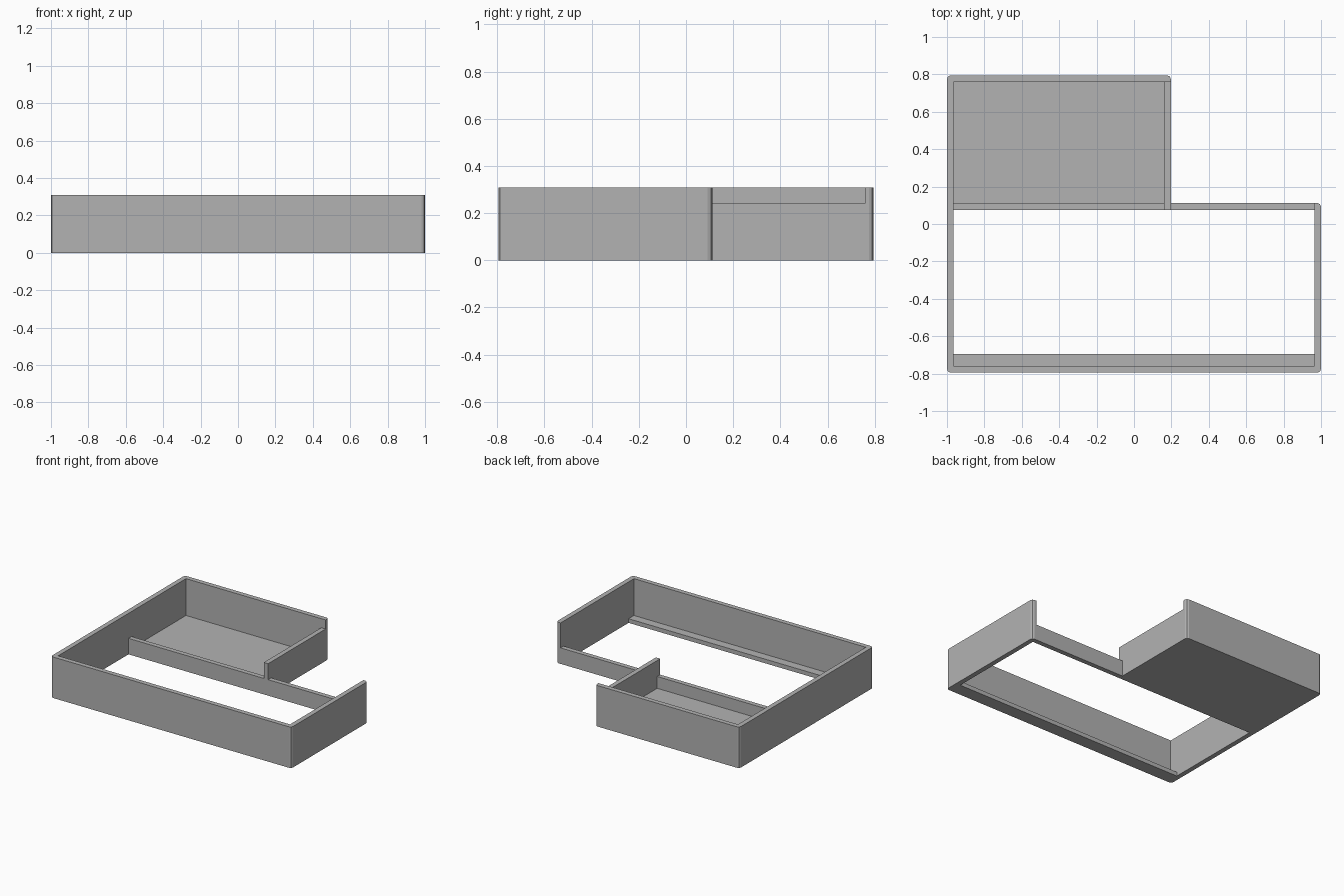
import bpy, bmesh

cube = bpy.data.objects.get("Cube")
if cube:
    bpy.data.objects.remove(cube, do_unlink=True)

grey = bpy.data.materials.new("plain grey")
grey.use_nodes = True
grey.diffuse_color = (0.45, 0.45, 0.45, 1)
grey.node_tree.nodes["Principled BSDF"].inputs["Base Color"].default_value = (0.45, 0.45, 0.45, 1)

X, Y = 1.0, 0.795            # outer half sizes
T = 0.036                    # wall thickness
XI, YI = X - T, Y - T        # inner half sizes
HIGH, SIDE, LOW, BASE = 0.308, 0.24, 0.12, 0.031
MID0, MID1 = 0.076, 0.112    # dividing wall, front and back
ROOM0, ROOM1 = 0.161, 0.197  # side wall of the back room


def prism(name, outline, height, rounded=()):
    """Extrude an outline up from the ground, easing the chosen corners."""
    bm = bmesh.new()
    base = [bm.verts.new((x, y, 0)) for x, y in outline]
    top = [bm.verts.new((x, y, height)) for x, y in outline]
    bm.faces.new(base)
    bm.faces.new(top)
    n = len(base)
    for i in range(n):
        j = (i + 1) % n
        bm.faces.new((base[i], base[j], top[j], top[i]))
    bmesh.ops.recalc_face_normals(bm, faces=bm.faces)
    edges = [bm.edges.get((base[i], top[i])) for i in rounded]
    if edges:
        bmesh.ops.bevel(bm, geom=edges, offset=0.02, segments=2,
                        profile=0.5, affect='EDGES')
    mesh = bpy.data.meshes.new(name)
    bm.to_mesh(mesh)
    bm.free()
    mesh.materials.append(grey)
    obj = bpy.data.objects.new(name, mesh)
    bpy.context.collection.objects.link(obj)
    return obj


def slab(name, x0, x1, y0, y1, height):
    return prism(name, [(x0, y0), (x1, y0), (x1, y1), (x0, y1)], height)


# Tall wall running round the back, right, front and left sides
prism("outer_wall",
      [(ROOM1, Y), (-X, Y), (-X, -Y), (X, -Y), (X, MID1),
       (XI, MID1), (XI, -YI), (-XI, -YI), (-XI, YI), (ROOM1, YI)],
      HIGH, rounded=range(5))

# Lower side wall of the back room
slab("room_side_wall", ROOM0, ROOM1, MID0, YI, SIDE)

# Low dividing wall on both sides of the room wall
slab("divider_inside", -XI, ROOM0, MID0, MID1, LOW)
slab("divider_outside", ROOM1, XI, MID0, MID1, LOW)

# Floor of the back room and ledge along the front wall
slab("room_floor", -XI, ROOM0, MID1, YI, BASE)
slab("front_ledge", -XI, XI, -YI, -0.695, BASE)
